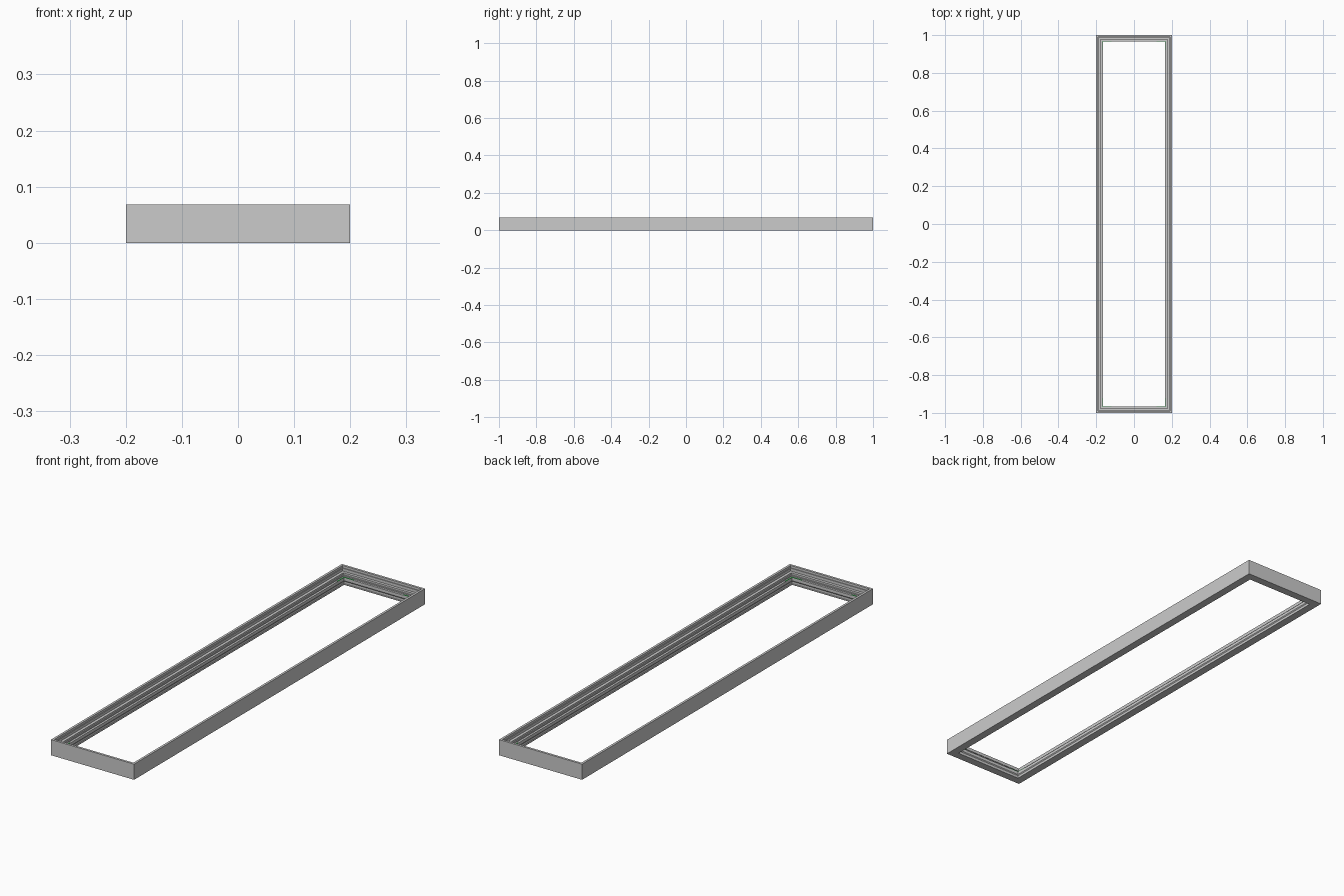
import bpy, bmesh

if "Cube" in bpy.data.objects:
    bpy.data.objects.remove(bpy.data.objects["Cube"])

HX, HY = 0.2, 1.0  # outer half sizes


def finish(name, bm, color=None):
    bmesh.ops.recalc_face_normals(bm, faces=bm.faces)
    mesh = bpy.data.meshes.new(name)
    bm.to_mesh(mesh)
    bm.free()
    obj = bpy.data.objects.new(name, mesh)
    bpy.context.collection.objects.link(obj)
    if color:
        mat = bpy.data.materials.new(name + "_colour")
        mat.diffuse_color = color
        mat.use_nodes = True
        mat.node_tree.nodes["Principled BSDF"].inputs["Base Color"].default_value = mat.diffuse_color
        mesh.materials.append(mat)
    return obj


def mitred_frame(name, profile):
    """Sweep a closed (inset, height) profile round the rectangle."""
    bm = bmesh.new()
    rings = [[bm.verts.new((sx * (HX - d), sy * (HY - d), z)) for d, z in profile]
             for sx, sy in ((1, 1), (-1, 1), (-1, -1), (1, -1))]
    n = len(profile)
    for c in range(4):
        a, b = rings[c], rings[(c + 1) % 4]
        for i in range(n):
            j = (i + 1) % n
            bm.faces.new((a[i], a[j], b[j], b[i]))
    return finish(name, bm)


# Stepped extruded frame: tall outer wall, grooved inside, ledge and inner lip
mitred_frame("stepped_frame", [
    (0, 0), (0, 0.068), (0.010, 0.068), (0.010, 0.058),
    (0.013, 0.058), (0.013, 0.052), (0.010, 0.052), (0.010, 0.044),
    (0.022, 0.044), (0.022, 0.036), (0.026, 0.036), (0.026, 0.031),
    (0.035, 0.031), (0.035, 0.018), (0.032, 0.014), (0.032, 0.004),
    (0.035, 0.003), (0.035, 0)])


# Thin green corner keys resting on the inner lip
def corner_key(name, sx, sy):
    bm = bmesh.new()
    x, y, w, leg = HX - 0.035, HY - 0.035, 0.003, 0.045
    outline = [(x + w, y + w), (x - leg, y + w), (x - leg, y),
               (x, y), (x, y - leg), (x + w, y - leg)]
    face = bm.faces.new([bm.verts.new((sx * px, sy * py, 0.031)) for px, py in outline])
    top = bmesh.ops.extrude_face_region(bm, geom=[face])
    moved = [v for v in top["geom"] if isinstance(v, bmesh.types.BMVert)]
    bmesh.ops.translate(bm, verts=moved, vec=(0, 0, 0.002))
    return finish(name, bm, (0.03, 0.6, 0.08, 1))


for label, sx, sy in (("back_right", 1, 1), ("back_left", -1, 1),
                      ("front_left", -1, -1), ("front_right", 1, -1)):
    corner_key("corner_key_" + label, sx, sy)
